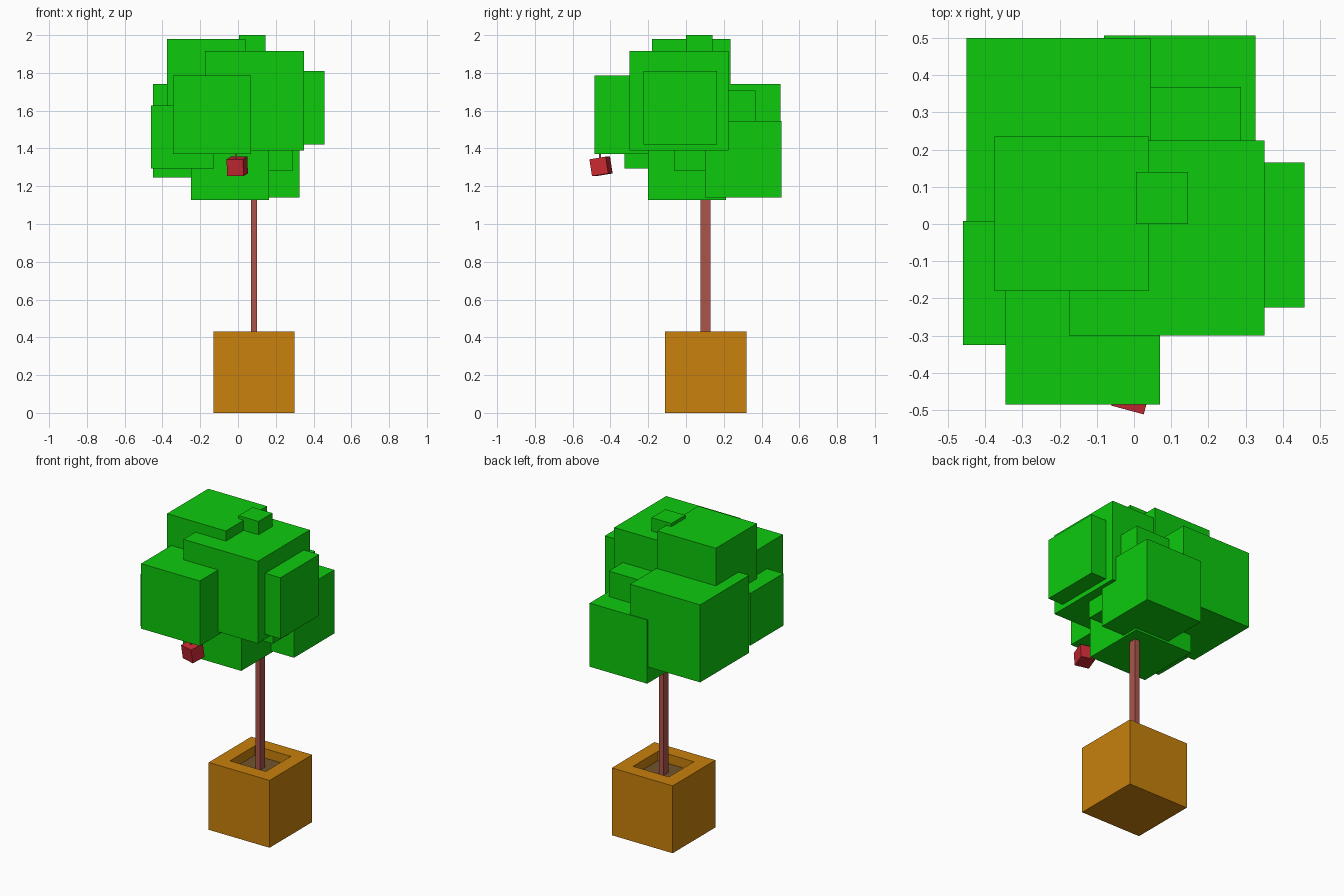
import bpy, bmesh, math
from mathutils import Vector, Matrix

old = bpy.data.objects.get("Cube")
if old:
    bpy.data.objects.remove(old, do_unlink=True)


def material(name, rgb):
    m = bpy.data.materials.new(name)
    m.use_nodes = True
    m.diffuse_color = (*rgb, 1)
    m.node_tree.nodes["Principled BSDF"].inputs["Base Color"].default_value = (*rgb, 1)
    return m


leaf = material("leaf green", (0.004, 0.59, 0.004))
bark = material("reddish bark", (0.41, 0.09, 0.07))
clay = material("orange clay", (0.58, 0.22, 0.004))
soil = material("brown soil", (0.17, 0.09, 0.025))
red = material("fruit red", (0.58, 0.022, 0.032))


def finish(name, bm, *mats):
    mesh = bpy.data.meshes.new(name)
    bm.to_mesh(mesh)
    bm.free()
    for m in mats:
        mesh.materials.append(m)
    ob = bpy.data.objects.new(name, mesh)
    bpy.context.collection.objects.link(ob)
    return ob


def box(name, low, size, mat):
    """Box from its lowest corner and its size."""
    bm = bmesh.new()
    size = Vector(size)
    mid = Matrix.Translation(Vector(low) + size / 2)
    bmesh.ops.create_cube(bm, size=1, matrix=mid @ Matrix.Diagonal((*size, 1)))
    return finish(name, bm, mat)


# Foliage: overlapping cubes (x, y, z of the lowest corner, edge length)
foliage = {
    "core": (-0.175, -0.30, 1.39, 0.525),
    "upper": (-0.375, -0.18, 1.565, 0.415),
    "tip": (0.005, 0.0, 1.86, 0.14),
    "front": (-0.345, -0.485, 1.37, 0.415),
    "left": (0.068, -0.225, 1.42, 0.39),
    "right": (-0.46, -0.325, 1.295, 0.333),
    "back": (-0.45, 0.005, 1.245, 0.495),
    "lower": (-0.25, -0.20, 1.127, 0.413),
    "lower_back": (-0.08, 0.10, 1.14, 0.406),
    "inner": (-0.14, -0.06, 1.28, 0.428),
}
for part, (x, y, z, s) in foliage.items():
    box("foliage_" + part, (x, y, z), (s, s, s), leaf)

# Trunk
box("trunk", (0.068, 0.078, 0.3), (0.032, 0.052, 1.1), bark)

# Pot: cube with a square planting hole and soil floor
bm = bmesh.new()
bmesh.ops.create_cube(bm, size=0.43, matrix=Matrix.Translation((0.085, 0.105, 0.215)))
top = max(bm.faces, key=lambda f: f.calc_center_median().z)
bmesh.ops.inset_region(bm, faces=[top], thickness=0.125)
floor = bmesh.ops.extrude_discrete_faces(bm, faces=[top])["faces"][0]
bmesh.ops.translate(bm, verts=floor.verts, vec=(0, 0, -0.06))
floor.material_index = 1
finish("pot", bm, clay, soil)

# Fruit: tilted cube hanging on a short stem
fruit = box("fruit", (-0.045, -0.045, -0.045), (0.09, 0.09, 0.09), red)
fruit.location = (-0.004, -0.45, 1.305)
fruit.rotation_euler = (math.radians(9), 0, math.radians(-15))
box("fruit_stem", (-0.016, -0.46, 1.34), (0.01, 0.01, 0.06), bark)
